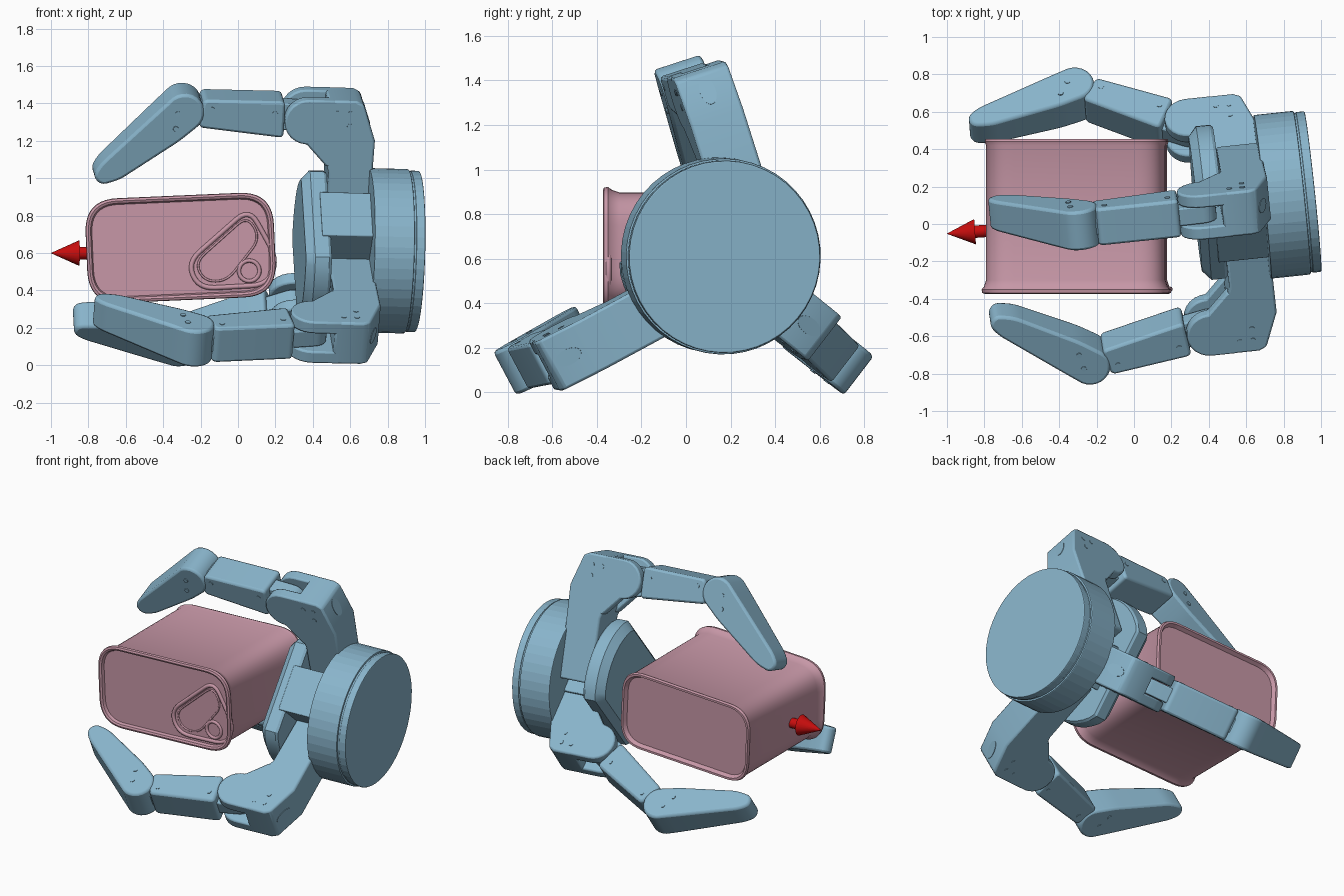
import bpy, bmesh, math
from mathutils import Matrix, Vector

cube = bpy.data.objects.get("Cube")
if cube:
    bpy.data.objects.remove(cube)


def material(name, rgb):
    m = bpy.data.materials.new(name)
    m.use_nodes = True
    m.diffuse_color = (*rgb, 1)
    m.node_tree.nodes["Principled BSDF"].inputs["Base Color"].default_value = (*rgb, 1)
    return m


BLUE = material("steel_blue", (0.25, 0.46, 0.60))
PINK = material("dusty_pink", (0.57, 0.31, 0.385))
RED = material("arrow_red", (0.58, 0.004, 0.004))


def frame(x, y, z, origin):
    m = Matrix((x, y, z)).transposed().to_4x4()
    m.translation = origin
    return m


def rounded(points, radius, steps=6):
    """Polygon with its corners rounded off."""
    pts = [Vector(p) for p in points]
    out = []
    for i, p in enumerate(pts):
        a, b = pts[i - 1], pts[(i + 1) % len(pts)]
        p0 = p + (a - p).normalized() * min(radius, (a - p).length * 0.49)
        p1 = p + (b - p).normalized() * min(radius, (b - p).length * 0.49)
        for k in range(steps + 1):
            t = k / steps
            out.append(p0 * (1 - t) ** 2 + p * 2 * t * (1 - t) + p1 * t * t)
    return out


def arc(cx, cy, r, start, end, steps=12):
    angles = [math.radians(start + (end - start) * k / steps) for k in range(steps + 1)]
    return [(cx + r * math.cos(t), cy + r * math.sin(t)) for t in angles]


def circle(r, n=48):
    return arc(0, 0, r, 0, 360 - 360 / n, n - 1)


def loft(name, loops, mat, matrix, bevel=0, smooth=True):
    """Skin a stack of equal loops, capped at both ends."""
    bm = bmesh.new()
    rings = [[bm.verts.new(p) for p in loop] for loop in loops]
    n = len(rings[0])
    for lo, hi in zip(rings, rings[1:]):
        for i in range(n):
            j = (i + 1) % n
            bm.faces.new((lo[i], lo[j], hi[j], hi[i]))
    bm.faces.new(rings[0][::-1])
    bm.faces.new(rings[-1])
    bm.transform(matrix)
    bmesh.ops.recalc_face_normals(bm, faces=bm.faces)
    me = bpy.data.meshes.new(name)
    bm.to_mesh(me)
    bm.free()
    me.materials.append(mat)
    ob = bpy.data.objects.new(name, me)
    bpy.context.collection.objects.link(ob)
    if smooth:
        bpy.ops.object.select_all(action="DESELECT")
        ob.select_set(True)
        bpy.context.view_layer.objects.active = ob
        bpy.ops.object.shade_smooth_by_angle(angle=math.radians(30))
    if bevel:
        mod = ob.modifiers.new("edge_bevel", "BEVEL")
        mod.width, mod.segments, mod.limit_method = bevel, 2, "ANGLE"
        mod.angle_limit = math.radians(35)


def prism(name, outline, z0, z1, matrix, bevel=0, smooth=True, taper=0):
    """Extrude an outline; taper narrows it along the outline's y."""
    loops = [[(p[0], p[1], z * (1 - taper * max(p[1], 0))) for p in outline] for z in (z0, z1)]
    loft(name, loops, BLUE, matrix, bevel, smooth)


# Hand axis pointing from the wrist to the grasped can
AXIS = Vector((-0.994, -0.105, 0.025)).normalized()
WRIST = Vector((0.685, 0.145, 0.615))


def radial(degrees):
    """Unit vector square to the hand axis, by angle in the y-z plane."""
    t = math.radians(degrees)
    v = Vector((0, math.cos(t), math.sin(t)))
    return (v - AXIS * v.dot(AXIS)).normalized()


# Palm: local x runs between the spread pivots, local y away from the thumb
across = radial(50)
palm = frame(across, AXIS.cross(across), AXIS, WRIST)
side = 1 if palm.col[1].xyz.dot(radial(140)) > 0 else -1

# Wrist housing with its stepped cap
for name, r, z0, z1 in (("wrist_housing", 0.44, -0.215, 0),
                        ("wrist_groove", 0.428, -0.23, -0.2),
                        ("wrist_cap", 0.432, -0.273, -0.225)):
    prism(name, circle(r), z0, z1, palm, smooth=False, bevel=0.006)

# Palm core and the chamfered grip plate
core = [(-0.15, -0.2 * side), (0.15, -0.2 * side), (0.15, 0.30 * side), (-0.15, 0.30 * side)]
prism("palm_core", core, -0.02, 0.27, palm, bevel=0.006)


def plate_loop(r, clip, z):
    return [(x, max(-clip, min(clip, y)), z) for x, y in circle(r)]


loft("palm_plate", [plate_loop(0.41, 0.28, 0.225), plate_loop(0.42, 0.29, 0.24),
                    plate_loop(0.42, 0.29, 0.315), plate_loop(0.37, 0.25, 0.36)], BLUE, palm)

# Finger outlines: x is outward, y is toward the can
HALF = 0.125
REACH = 0.665
neck = [(-0.12, -0.01), (0.48, -0.02), (0.68, 0.05), (0.70, 0.09),
        (0.70, 0.24), (0.36, 0.24), (0.30, 0.22), (-0.12, 0.22)]
cheek = [(0.33, 0.20), (0.70, 0.20)] + arc(0.575, 0.345, 0.125, 0, 180) + [(0.33, 0.235)]
tongue = arc(0, 0, 0.075, 180, 360) + [(0.075, 0.3), (0.06, 0.58)] \
    + arc(0, REACH, 0.075, 0, 180) + [(-0.06, 0.58), (-0.075, 0.3)]
link = rounded([(-0.105, 0.12), (0.10, 0.13), (0.08, 0.57), (-0.078, 0.58)], 0.03)
tip_edge = [(0.107, 0), (0.095, 0.12), (0.05, 0.53), (0.02, 0.60),
            (-0.05, 0.60), (-0.088, 0.50), (-0.112, 0.12), (-0.107, 0)]
tip = arc(0, 0, 0.107, 180, 360) + rounded(tip_edge, 0.04)[7:-7]


def screws(name, spots, depth, matrix):
    """Shallow screw heads on both sides of a part."""
    for i, (x, y) in enumerate(spots):
        for z in (-depth, depth):
            prism(f"{name}_screw_{i}", circle(0.015, 10), z - 0.003, z + 0.003,
                  matrix @ Matrix.Translation((x, y, 0)))


def finger(name, degrees, pivot, open_angle):
    out = radial(degrees)
    base = frame(out, AXIS, out.cross(AXIS), pivot)
    # Knuckle block with forked front
    prism(name + "_knuckle", neck, -HALF, HALF, base, 0.012)
    for s in (-1, 1):
        prism(name + "_fork", cheek, s * 0.054, s * HALF, base, 0.01)
    screws(name + "_knuckle", [(0.63, 0.12), (0.56, 0.12), (0.63, 0.19)], HALF, base)
    # Oval plate on the sloping back of the knuckle
    slope = (out * 0.20 + AXIS * 0.07).normalized()
    lateral = out.cross(AXIS)
    prism(name + "_oval_plate", [(x * 1.6, y * 0.9) for x, y in circle(0.04, 24)], -0.003, 0.003,
          frame(slope, lateral, slope.cross(lateral), base @ Vector((0.60, 0.022, 0))))
    # Inner link
    joint = base @ Matrix.Translation((0.575, 0.345, 0)) @ Matrix.Rotation(-math.radians(open_angle), 4, "Z")
    prism(name + "_tongue", tongue, -0.05, 0.05, joint, 0.008)
    prism(name + "_inner_link", link, -0.105, 0.105, joint, 0.015)
    screws(name + "_link", [(0.03, 0.18), (0.03, 0.52)], 0.105, joint)
    # Fingertip, curled inward
    end = joint @ Matrix.Translation((0, REACH, 0)) @ Matrix.Rotation(math.radians(43), 4, "Z")
    prism(name + "_fingertip", tip, -0.11, 0.11, end, 0.03, taper=0.4)
    screws(name + "_tip", [(0.02, 0.03), (-0.04, 0.09)], 0.108, end)


finger("upper_finger", 108, WRIST + across * 0.215, 2.5)
finger("front_finger", 208, WRIST - across * 0.225, 11)
finger("back_finger", -37.5, WRIST - radial(-37.5) * 0.08, 29)

# Can: rounded block with rolled rims and recessed ends, tilted a little
tilt = Matrix.Rotation(math.radians(-2.5), 4, "Y")
can = Matrix.Translation((-0.307, 0, 0.628)) @ tilt @ Matrix.Rotation(math.radians(90), 4, "X")


def can_loop(y, inset):
    w, h = 0.504 - inset, 0.28 - inset
    return [(p.x, p.y, -y) for p in rounded([(-w, -h), (w, -h), (w, h), (-w, h)], 0.18 - inset, 10)]


stations = [(-0.348, 0.034), (-0.367, 0.027), (-0.373, 0.015), (-0.368, 0.003), (-0.35, 0),
            (-0.335, 0.012), (-0.30, 0.024), (0.42, 0.024), (0.44, 0.016), (0.455, 0.022),
            (0.455, 0.036), (0.43, 0.05)]
loft("can", [can_loop(*s) for s in stations], PINK, can)


# Pull tab outlines pressed on the lid
def bead(name, outline, radius):
    cu = bpy.data.curves.new(name, "CURVE")
    cu.dimensions, cu.bevel_depth, cu.bevel_resolution = "3D", radius, 2
    sp = cu.splines.new("POLY")
    sp.points.add(len(outline) - 1)
    for point, (x, z) in zip(sp.points, outline):
        point.co = (x, -0.348, z, 1)
    sp.use_cyclic_u = True
    cu.materials.append(PINK)
    bpy.context.collection.objects.link(bpy.data.objects.new(name, cu))


bead("tab_outline", rounded([(0.06, 0.84), (-0.27, 0.55), (-0.21, 0.41), (0.16, 0.43), (0.21, 0.57)], 0.09), 0.013)
bead("tab_inner_edge", rounded([(0.05, 0.80), (-0.23, 0.55), (-0.18, 0.45), (-0.06, 0.45), (0.12, 0.68)], 0.07), 0.006)
bead("tab_ring", arc(0.06, 0.505, 0.055, 0, 345, 23), 0.011)

# Approach arrow
arrow = frame(Vector((0, 1, 0)), Vector((0, 0, -1)), Vector((-1, 0, 0)), (-0.76, -0.035, 0.6))
arrow = arrow @ Matrix.Rotation(math.radians(-4), 4, "Y")
stages = [(0, 0.033), (0.09, 0.033), (0.09, 0.068), (0.24, 0.001)]
loft("approach_arrow", [[(x, y, z) for x, y in circle(r, 24)] for z, r in stages], RED, arrow)
